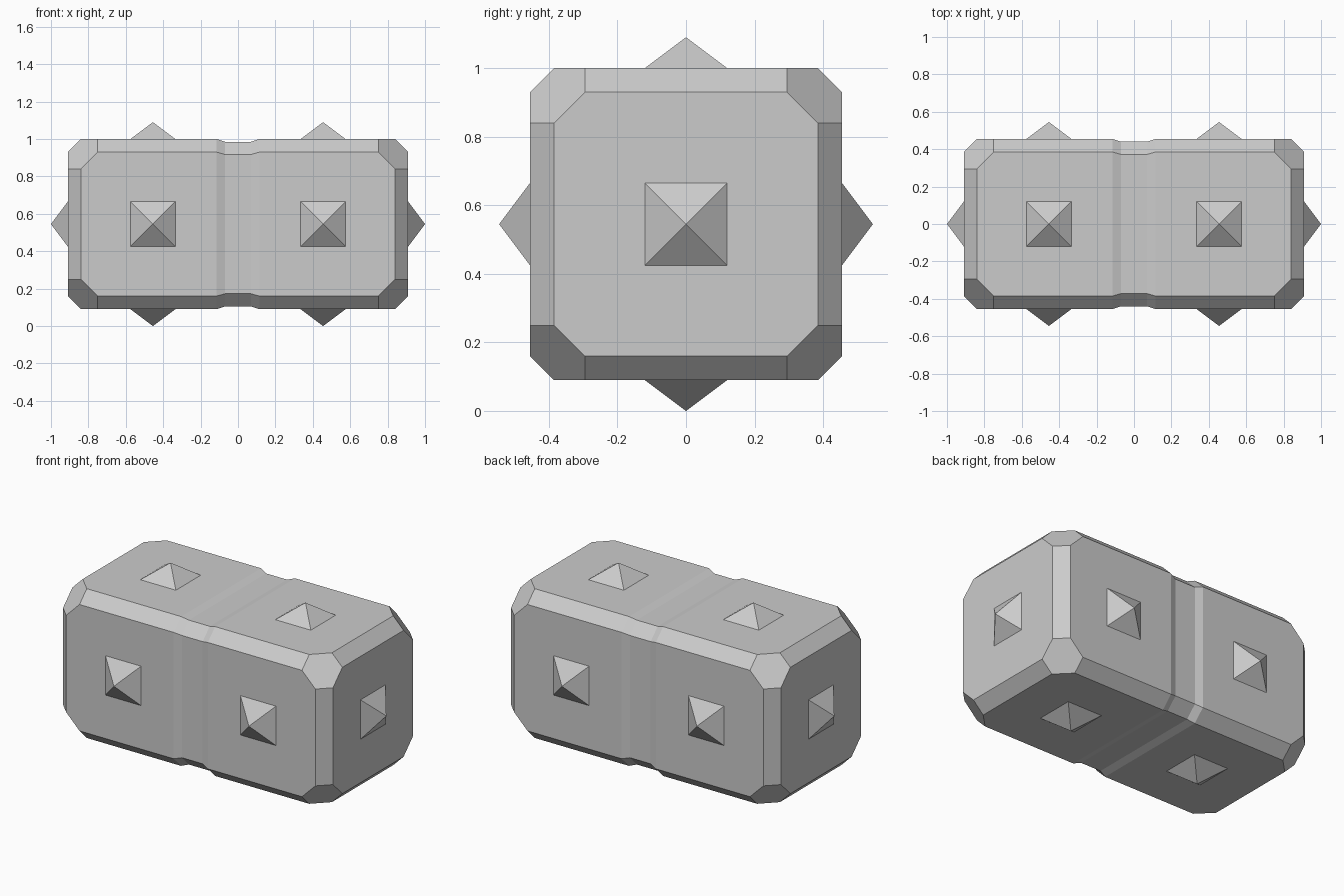
import bpy, bmesh
from math import radians, sqrt
from itertools import product
from mathutils import Matrix, Vector

if "Cube" in bpy.data.objects:
    bpy.data.objects.remove(bpy.data.objects["Cube"])

CZ = 0.545            # height of the block's centre
HX, H = 0.91, 0.455   # half length, half width/height
C, K = 0.07, 0.16     # edge chamfer, corner cut


def finish(name, bm):
    mesh = bpy.data.meshes.new(name)
    bm.to_mesh(mesh)
    bm.free()
    ob = bpy.data.objects.new(name, mesh)
    bpy.context.collection.objects.link(ob)
    return ob


# Double block: chamfered edges and large hexagonal corner cuts
bm = bmesh.new()
half = (HX, H, H)
insets = [(0, C, K), (0, K, C), (C, 0, K), (K, 0, C), (C, K, 0), (K, C, 0)]
for signs in product((-1, 1), repeat=3):
    for ins in insets:
        bm.verts.new([s * (h - i) for s, h, i in zip(signs, half, ins)])
bmesh.ops.convex_hull(bm, input=bm.verts[:])
bmesh.ops.dissolve_limit(bm, angle_limit=radians(2), verts=bm.verts[:], edges=bm.edges[:])

# Shallow waist groove around the middle
for x in (-0.115, -0.07, 0.07, 0.115):
    bmesh.ops.bisect_plane(bm, geom=bm.verts[:] + bm.edges[:] + bm.faces[:],
                           plane_co=(x, 0, 0), plane_no=(1, 0, 0))
for v in bm.verts:
    if abs(v.co.x) < 0.09:
        v.co.y *= 0.967
        v.co.z *= 0.967
bmesh.ops.recalc_face_normals(bm, faces=bm.faces[:])
bmesh.ops.translate(bm, vec=(0, 0, CZ), verts=bm.verts[:])
finish("double_block", bm)


# Four-sided spikes on every face
def spike(name, base, direction):
    bm = bmesh.new()
    bmesh.ops.create_cone(bm, cap_ends=False, segments=4, radius1=0.12 * sqrt(2),
                          radius2=0, depth=0.09,
                          matrix=Matrix.Translation((0, 0, 0.045)) @ Matrix.Rotation(radians(45), 4, 'Z'))
    bmesh.ops.remove_doubles(bm, verts=bm.verts[:], dist=1e-4)
    bmesh.ops.recalc_face_normals(bm, faces=bm.faces[:])
    d = Vector(direction)
    # explicit axes keep the square base aligned to the block
    side = Vector((0, 1, 0)) if d.x else Vector((1, 0, 0))
    rot = Matrix((side, d.cross(side), d)).transposed().to_4x4()
    bmesh.ops.transform(bm, matrix=Matrix.Translation(base) @ rot, verts=bm.verts[:])
    finish(name, bm)


for s in (-1, 1):
    spike("end_spike", (s * HX, 0, CZ), (s, 0, 0))
    for x in (-0.455, 0.455):
        spike("side_spike", (x, s * H, CZ), (0, s, 0))
        spike("top_bottom_spike", (x, 0, CZ + s * H), (0, 0, s))
